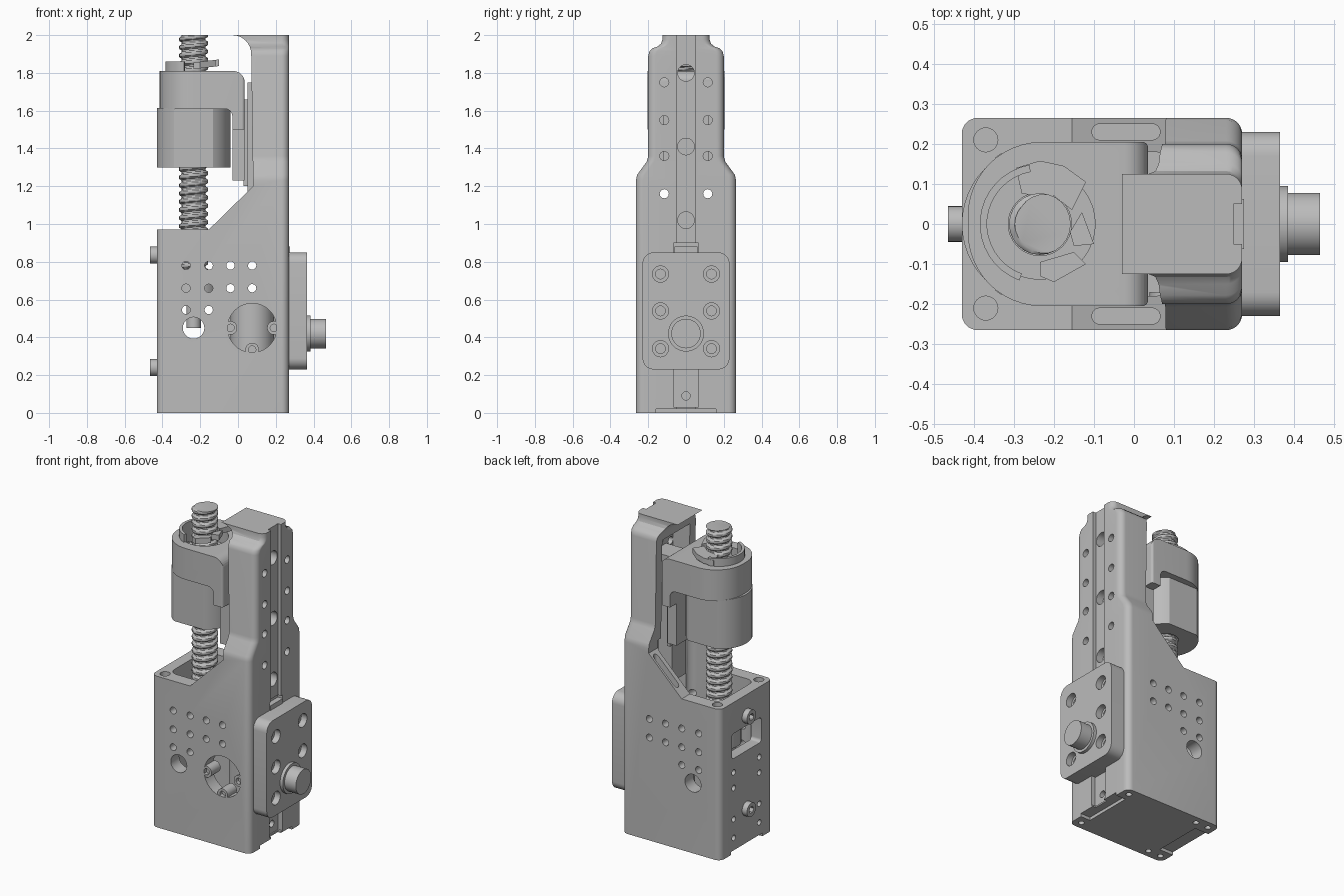
import bpy, bmesh
from math import sin, cos, pi, radians

if "Cube" in bpy.data.objects:
    bpy.data.objects.remove(bpy.data.objects["Cube"])

grey = bpy.data.materials.new("machined grey")
grey.use_nodes = True
COLOUR = (0.5, 0.5, 0.5, 1)
grey.diffuse_color = COLOUR
grey.node_tree.nodes["Principled BSDF"].inputs["Base Color"].default_value = COLOUR

SCREW_X = -0.235


def loft(name, rings):
    """Skin a stack of equal-length rings and cap both ends."""
    bm = bmesh.new()
    loops = [[bm.verts.new(p) for p in ring] for ring in rings]
    n = len(loops[0])
    for a, b in zip(loops, loops[1:]):
        for i in range(n):
            j = (i + 1) % n
            bm.faces.new((a[i], a[j], b[j], b[i]))
    bm.faces.new(loops[0])
    bm.faces.new(loops[-1])
    bmesh.ops.recalc_face_normals(bm, faces=bm.faces)
    mesh = bpy.data.meshes.new(name)
    bm.to_mesh(mesh)
    bm.free()
    mesh.materials.append(grey)
    obj = bpy.data.objects.new(name, mesh)
    bpy.context.collection.objects.link(obj)
    return obj


def prism(name, pts, axis, lo, hi):
    """Extrude a flat outline along x (y,z), y (x,z) or z (x,y)."""
    place = {"x": lambda u, v, w: (w, u, v),
             "y": lambda u, v, w: (u, w, v),
             "z": lambda u, v, w: (u, v, w)}[axis]
    return loft(name, [[place(u, v, w) for u, v in pts] for w in (lo, hi)])


def arc(u, v, r, a, b, n=8):
    return [(u + r * cos(radians(a + (b - a) * i / n)),
             v + r * sin(radians(a + (b - a) * i / n))) for i in range(n + 1)]


def circle(u, v, r, n=24):
    return arc(u, v, r, 0, 360, n)[:-1]


def rounded(u0, u1, v0, v1, r, left=None, n=8):
    q = r if left is None else left
    return (arc(u1 - r, v0 + r, r, -90, 0, n) + arc(u1 - r, v1 - r, r, 0, 90, n)
            + arc(u0 + q, v1 - q, q, 90, 180, n) + arc(u0 + q, v0 + q, q, 180, 270, n))


def rect(u0, u1, v0, v1):
    return [(u0, v0), (u1, v0), (u1, v1), (u0, v1)]


def boolean(target, tools, operation="DIFFERENCE"):
    for tool in tools:
        mod = target.modifiers.new("cut", "BOOLEAN")
        mod.operation, mod.solver, mod.object = operation, "EXACT", tool
        bpy.context.view_layer.objects.active = target
        bpy.ops.object.modifier_apply(modifier=mod.name)
        bpy.data.objects.remove(tool)


def cutter(pts, axis, lo, hi):
    return prism("cutter", pts, axis, lo, hi)


# Housing: lofted outline trimmed by the side profile
levels = [(0, .265), (1.23, .265), (1.26, .259), (1.33, .208), (1.36, .2), (1.89, .2),
          (1.915, .193), (1.93, .178), (1.94, .15), (1.955, .132), (1.975, .125), (2, .125)]
housing = loft("housing", [[(x, y, z) for x, y in rounded(-.43, .27, -w, w, .04)]
                           for z, w in levels])
side = ([(-.5, -.1), (.4, -.1), (.4, 2.1), (-.03, 2.1)]
        + arc(-.03, 1.9, .1, 90, 0) + [(.08, 1.2), (-.155, .97), (-.5, .97)])
boolean(housing, [cutter(side, "y", -.4, .4)], "INTERSECT")

# Cavity, rail channel, rear window, long groove and foot recesses
boolean(housing, [
    cutter(rounded(-.36, .1, -.18, .18, .05), "z", .1, 1.25),
    cutter(rounded(.0, .2, -.18, .18, .03), "z", .12, .62),
    cutter(rect(.0, .19, -.14, .14), "z", .6, 1.88),
    cutter(rounded(-.15, .15, .61, .77, .02), "x", -.5, -.3),
    cutter(rect(-.05, .05, -.1, 2.1), "x", .248, .4),
    cutter(rect(-.065, .065, .03, .9), "x", .24, .4),
    cutter(rect(.2, .4, -.16, .16), "z", -.1, .02),
    cutter(rect(-.5, -.33, -.16, .16), "z", -.1, .02),
    cutter(circle(.075, .45, .13, 40), "y", -.4, -.1),
])

# Drilled holes
holes = [cutter(circle(SCREW_X, .45, .057), "y", -.4, .4)]
for x in (-.275, -.155, -.04, .075):
    for z in (.78, .66, .545):
        if z > .6 or x < -.1:
            holes.append(cutter(circle(x, z, .022, 16), "y", -.4, .4))
for z in (1.02, 1.41, 1.8):
    holes.append(cutter(circle(0, z, .044), "x", .16, .4))
holes.append(cutter(circle(0, .09, .022, 16), "x", .2, .4))
for s in (-1, 1):
    for z in (1.16, 1.36, 1.55, 1.75):
        holes.append(cutter(circle(s * .115, z, .024, 16), "x", .17, .4))
    for z in (.52, .42, .22, .1):
        holes.append(cutter(circle(s * .13, z, .018, 16), "x", -.5, -.38))
    holes.append(cutter(circle(-.37, s * .21, .03), "z", .88, 1.1))
    holes.append(cutter(rounded(-.105, .065, s * .23 - .02, s * .23 + .02, .0195), "z", .94, 1.4))
    for x in (-.38, -.29, .22):
        holes.append(cutter(circle(x, s * .215, .018, 16), "z", -.1, .06))
boolean(housing, holes)

# Motor inside the round port, held by three screws
prism("motor", circle(.075, 0, .115, 40), "z", .11, .6)
for i, (x, z) in enumerate([(-.04, .45), (.19, .45), (.075, .335)]):
    boss = prism(f"port_screw_{i + 1}", circle(x, z, .036, 20), "y", -.263, -.17)
    boolean(boss, [cutter(circle(x, z, .02, 12), "y", -.3, -.24)])

# Lead screw: ring radius follows the thread angle
pitch, steps, sides = .043, 8, 24


def thread_radius(a, z):
    t = (a / (2 * pi) - z / pitch) % 1
    return .063 + .014 * min(1, max(0, 2.2 - abs(t - .5) * 6))


count = int(1.3 / pitch * steps)
rings = []
for k in range(count + 1):
    z = .7 + 1.3 * k / count
    rings.append([(SCREW_X + thread_radius(a, z) * cos(a), thread_radius(a, z) * sin(a), z)
                  for a in (2 * pi * i / sides for i in range(sides))])
loft("lead_screw", rings)
prism("screw_journal", circle(SCREW_X, 0, .038), "z", .45, .72)
prism("screw_bearing", circle(SCREW_X, 0, .13, 32), "z", .62, .72)

# Nut bracket: plan outline trimmed by its angled side profile
bracket = prism("nut_bracket", rounded(-.415, .035, -.205, .205, .015, left=.185, n=12),
                "z", 1.5, 1.81)
profile = ([(-.5, 1.61), (-.07, 1.61)] + arc(-.07, 1.57, .04, 90, 0)
           + [(-.03, 1.45), (.035, 1.45)]
           + arc(-.025, 1.75, .06, 0, 90) + [(-.5, 1.81)])
boolean(bracket, [cutter(profile, "y", -.3, .3)], "INTERSECT")
boolean(bracket, [cutter(circle(SCREW_X, 0, .138, 40), "z", 1.72, 1.9),
                  cutter(circle(SCREW_X, 0, .079, 32), "z", 1.5, 1.9)])

# Ball nut with flattened sides
nut = prism("ball_nut", circle(SCREW_X, 0, .195, 48), "z", 1.3, 1.615)
boolean(nut, [cutter(rect(-.5, .1, -.165, .165), "z", 1.2, 1.7)], "INTERSECT")
boolean(nut, [cutter(circle(SCREW_X, 0, .079, 32), "z", 1.2, 1.7)])

# Partial collar and bent retaining tabs around the screw
collar = arc(SCREW_X, 0, .15, 100, 250, 16) + arc(SCREW_X, 0, .132, 250, 100, 16)
prism("collar", collar, "z", 1.73, 1.86)
tabs = [[(-.295, .14), (-.235, .158), (-.175, .145), (-.12, .105), (-.155, .035),
         (-.2, .07), (-.28, .075)],
        [(-.13, .03), (-.1, -.05), (-.15, -.055), (-.16, -.02)],
        [(-.235, -.095), (-.15, -.07), (-.12, -.1), (-.2, -.145), (-.235, -.13)]]
for i, pts in enumerate(tabs):
    low = [(x, y, 1.82 + .12 * (x - SCREW_X)) for x, y in pts]
    loft(f"retaining_tab_{i + 1}", [low, [(x, y, z + .035) for x, y, z in low]])

# Linear rail and carriage behind the bracket
prism("linear_rail", rect(.05, .2, -.07, .07), "z", .95, 1.75)
prism("carriage", rect(-.03, .035, -.14, .14), "z", 1.23, 1.5)
prism("carriage_pad", rect(.03, .052, -.12, .12), "z", 1.2, 1.66)

# Mounting plate with counterbored holes
plate = prism("mounting_plate", rounded(-.23, .23, .23, .85, .06), "x", .27, .365)
cuts = []
for y in (-.135, .135):
    for z in (.34, .54, .735):
        cuts.append(cutter(circle(y, z, .043), "x", .325, .4))
        cuts.append(cutter(circle(y, z, .026, 16), "x", .2, .33))
boolean(plate, cuts)
prism("plate_key", rect(-.062, .062, .23, .88), "x", .238, .275)
prism("spindle_flange", circle(0, .42, .095, 40), "x", .36, .385)
prism("spindle_stub", circle(0, .42, .078, 40), "x", .38, .465)

# Socket screws on the narrow end
for name, z in (("upper", .835), ("lower", .24)):
    bolt = prism(name + "_socket_screw", circle(0, z, .045), "x", -.465, -.4)
    boolean(bolt, [cutter(circle(0, z, .023, 6), "x", -.5, -.44)])

# Smooth the round surfaces, keep machined edges crisp
bpy.ops.object.select_all(action="DESELECT")
for obj in bpy.context.scene.objects:
    if obj.type == "MESH" and obj.data.materials and obj.data.materials[0] == grey:
        obj.select_set(True)
        bpy.context.view_layer.objects.active = obj
bpy.ops.object.shade_smooth_by_angle(angle=radians(30))
